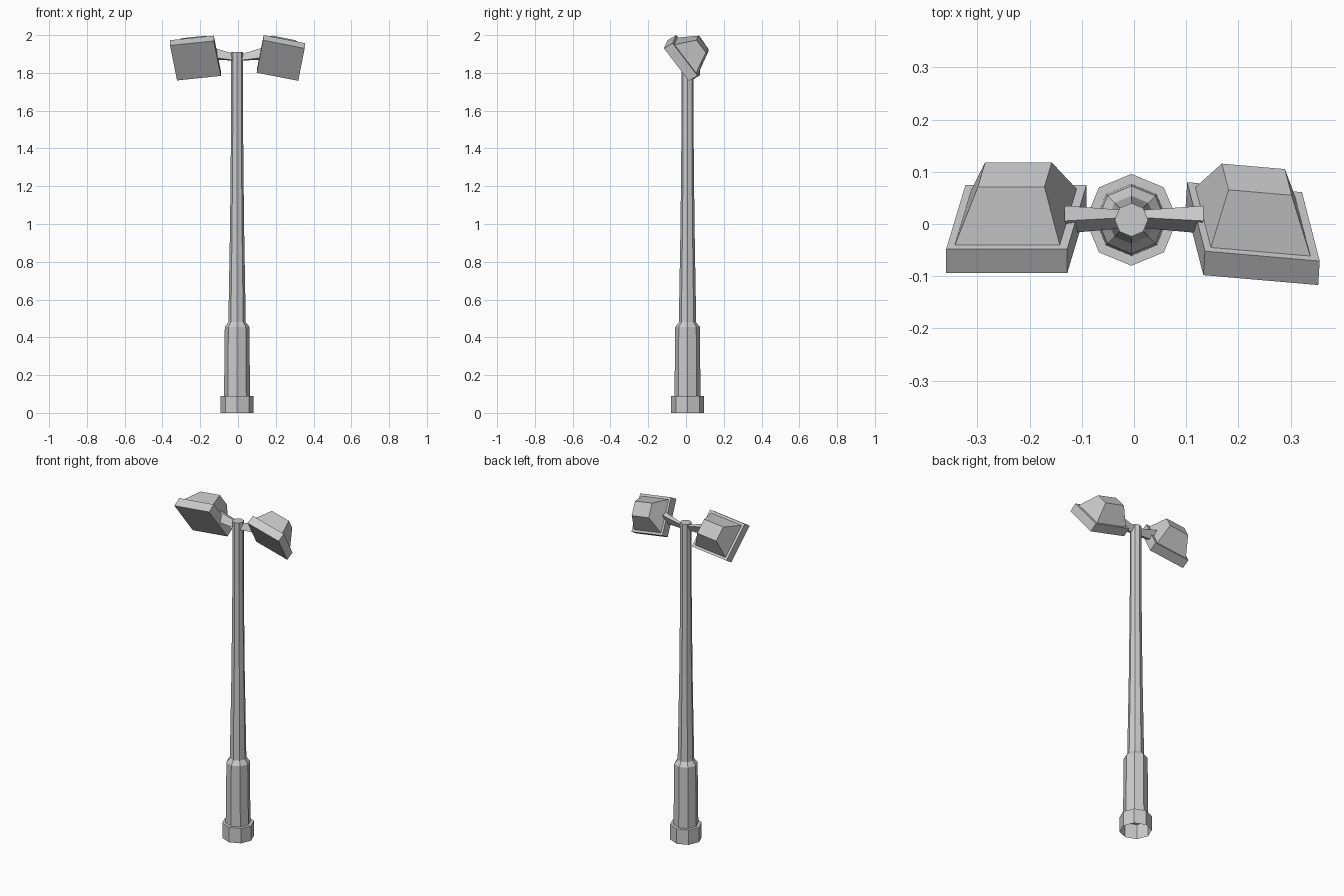
import bpy, bmesh
from math import cos, sin, pi
from mathutils import Matrix, Vector

if "Cube" in bpy.data.objects:
    bpy.data.objects.remove(bpy.data.objects["Cube"])


def make(name, verts, faces):
    me = bpy.data.meshes.new(name)
    me.from_pydata(verts, [], faces)
    bm = bmesh.new()
    bm.from_mesh(me)
    bmesh.ops.recalc_face_normals(bm, faces=bm.faces)
    bm.to_mesh(me)
    bm.free()
    ob = bpy.data.objects.new(name, me)
    bpy.context.collection.objects.link(ob)
    return ob


def loft(name, rings, cap_start=True, cap_end=True):
    """Skin a list of equally sized vertex rings."""
    n = len(rings[0])
    verts = [v for r in rings for v in r]
    faces = [(k * n + i, k * n + (i + 1) % n, (k + 1) * n + (i + 1) % n, (k + 1) * n + i)
             for k in range(len(rings) - 1) for i in range(n)]
    if cap_start:
        faces.append(tuple(range(n)))
    if cap_end:
        faces.append(tuple(range(len(verts) - n, len(verts))))
    return make(name, verts, faces)


# Octagonal post with foot collar and sleeve, open underneath
CX, CY = -0.005, 0.008
profile = [(0.088, 0), (0.088, 0.09), (0.069, 0.09), (0.065, 0.455),
           (0.046, 0.48), (0.037, 1.0), (0.032, 1.5), (0.032, 1.91)]
loft("post", [[(CX + r * cos(i * pi / 4), CY + r * sin(i * pi / 4), z) for i in range(8)]
              for r, z in profile], cap_start=False)

# Tilted arms, thickening toward the lamps
inner = [(0.02, 0.027, 1.897), (0.02, 0.012, 1.9), (0.02, -0.008, 1.868), (0.02, 0.010, 1.865)]
outer = [(0.133, 0.035, 1.925), (0.133, 0.006, 1.934), (0.12, -0.017, 1.88), (0.12, 0.012, 1.87)]
for side, s in (("left", -1), ("right", 1)):
    loft(side + "_arm", [[(s * x, y, z) for x, y, z in ring] for ring in (inner, outer)])


def rect(u0, u1, v0, v1, w):
    return [Vector(p) for p in ((u0, v0, w), (u1, v0, w), (u1, v1, w), (u0, v1, w))]


# Flood lamps: each is placed by its front top-left corner and its edge vectors
lamps = {
    "left": ((-0.36, -0.094, 1.945), (0.232, 0, 0.024), (0.037, 0.123, -0.185), (0, 0.046, 0.028)),
    "right": ((0.133, -0.098, 1.973), (0.22, -0.019, -0.043), (-0.034, 0.132, -0.172), (0.003, 0.046, 0.027)),
}
for side, (o, u, v, w) in lamps.items():
    frame = Matrix((u, v, w)).transposed().to_4x4()
    frame.translation = o
    # front rim slab
    rim = [rect(0, 1, 0, 1, 0), rect(0, 1, 0, 1, 1)]
    # tapered housing behind the rim
    housing = [rect(0.06, 0.93, 0.06, 0.94, 0.98), rect(0.22, 0.77, 0.26, 0.64, 2.9)]
    for part, rings in (("lamp_rim", rim), ("lamp_housing", housing)):
        loft(side + "_" + part, [[frame @ p for p in ring] for ring in rings])
